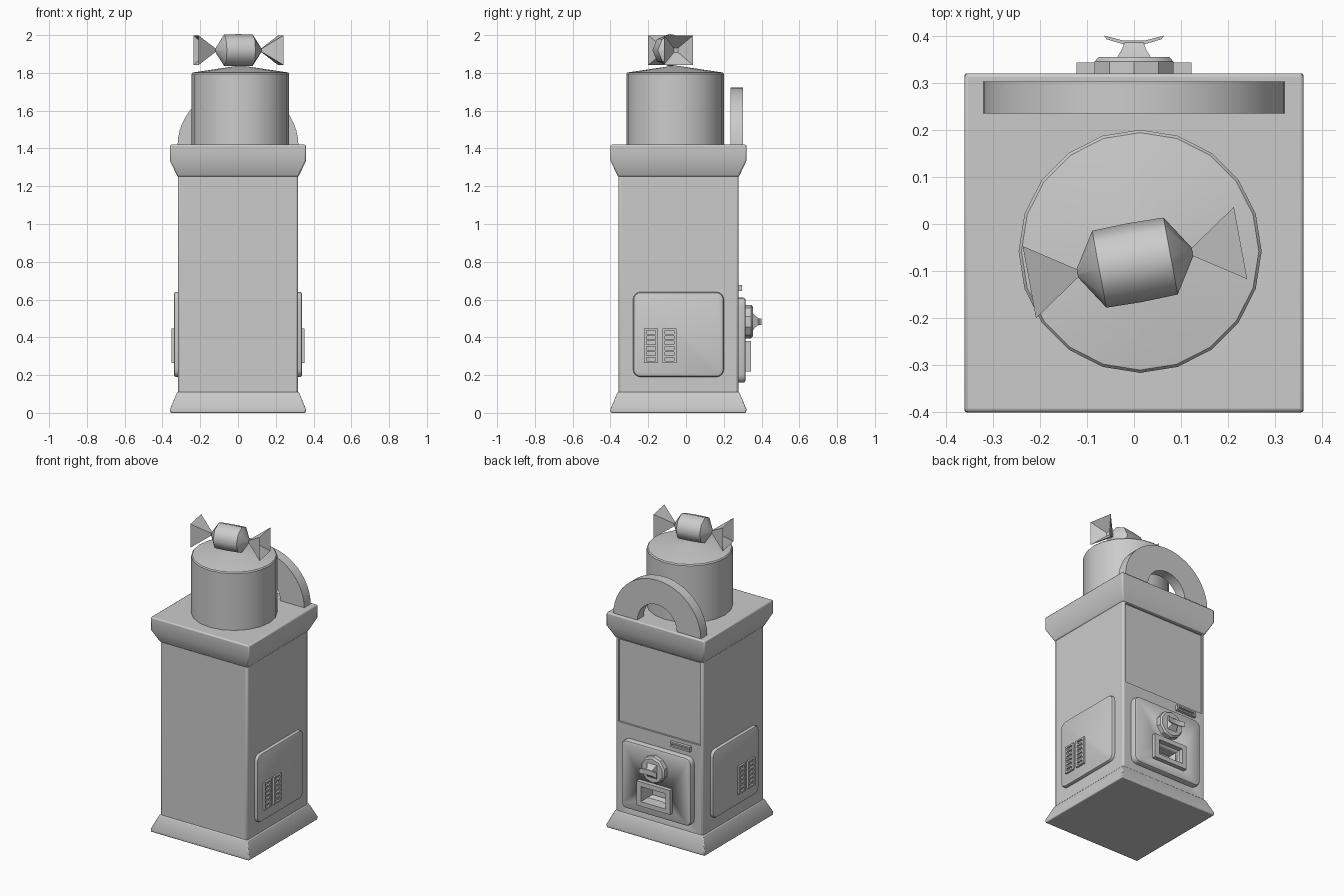
import bpy, bmesh, math
from math import cos, sin, pi, radians
from mathutils import Matrix

if "Cube" in bpy.data.objects:
    bpy.data.objects.remove(bpy.data.objects["Cube"])

CY = -0.04  # cabinet centre in y


def finish(name, bm, bevel=0.0, mirror=False, smooth=32):
    bmesh.ops.recalc_face_normals(bm, faces=bm.faces)
    me = bpy.data.meshes.new(name)
    bm.to_mesh(me)
    bm.free()
    ob = bpy.data.objects.new(name, me)
    bpy.context.collection.objects.link(ob)
    if smooth:
        bpy.ops.object.select_all(action='DESELECT')
        bpy.context.view_layer.objects.active = ob
        ob.select_set(True)
        bpy.ops.object.shade_smooth_by_angle(angle=radians(smooth))
    if bevel:
        m = ob.modifiers.new("bevel", 'BEVEL')
        m.width, m.segments = bevel, 2
        m.limit_method, m.angle_limit = 'ANGLE', radians(30)
    if mirror:
        ob.modifiers.new("mirror", 'MIRROR')
    return ob


def add_loft(bm, rings, caps=(True, True)):
    vs = [[bm.verts.new(p) for p in r] for r in rings]
    n = len(vs[0])
    for a, b in zip(vs, vs[1:]):
        for i in range(n):
            j = (i + 1) % n
            bm.faces.new((a[i], a[j], b[j], b[i]))
    if caps[0]:
        bm.faces.new(vs[0])
    if caps[1]:
        bm.faces.new(vs[-1])


def loft(name, rings, **kw):
    bm = bmesh.new()
    add_loft(bm, rings)
    return finish(name, bm, **kw)


def add_box(bm, lo, hi):
    c = [(a + b) / 2 for a, b in zip(lo, hi)]
    s = [b - a for a, b in zip(lo, hi)]
    bmesh.ops.create_cube(bm, size=1, matrix=Matrix.Translation(c) @ Matrix.Diagonal((*s, 1)))


def boxes(name, spans, **kw):
    bm = bmesh.new()
    for lo, hi in spans:
        add_box(bm, lo, hi)
    return finish(name, bm, **kw)


def square(h, z):
    return [(sx * h, CY + sy * h, z) for sx, sy in ((-1, -1), (1, -1), (1, 1), (-1, 1))]


def circle(r, n, at):
    return [at(r * sin(2 * pi * i / n), r * cos(2 * pi * i / n)) for i in range(n)]


def round_rect(u0, u1, v0, v1, r, steps=4):
    pts = []
    for cu, cv, a0 in ((u1 - r, v1 - r, 0), (u0 + r, v1 - r, 90), (u0 + r, v0 + r, 180), (u1 - r, v0 + r, 270)):
        for k in range(steps + 1):
            a = radians(a0 + 90 * k / steps)
            pts.append((cu + r * cos(a), cv + r * sin(a)))
    return pts


def plate(name, u0, u1, v0, v1, d0, d1, to3d, **kw):
    # rounded panel with a softened outer rim
    rings = []
    for inset, d in ((0, d0), (0, d1 - 0.012), (0.004, d1 - 0.004), (0.014, d1)):
        rr = round_rect(u0 + inset, u1 - inset, v0 + inset, v1 - inset, 0.04 - inset)
        rings.append([to3d(u, v, d) for u, v in rr])
    return loft(name, rings, **kw)


def cut(ob, cutter):
    m = ob.modifiers.new("cut", 'BOOLEAN')
    m.object, m.operation, m.solver = cutter, 'DIFFERENCE', 'EXACT'
    cutter.hide_render = True
    cutter.hide_viewport = True


# cabinet: body, flared plinth, flared cornice
body = loft("cabinet_body", [square(0.318, 0.08), square(0.318, 1.28)], bevel=0.012)
loft("plinth", [square(0.358, 0), square(0.36, 0.02), square(0.322, 0.11)], bevel=0.005)
loft("cornice", [square(0.32, 1.25), square(0.36, 1.335), square(0.36, 1.42)], bevel=0.008)

# rear dispensing panel, window recess and chute opening
rear = plate("dispenser_panel", -0.255, 0.255, 0.16, 0.61, 0.27, 0.316, lambda u, v, d: (u, d, v))
window = boxes("window_cutter", [((-0.3, 0.266, 0.7), (0.3, 0.4, 1.245))])
chute = boxes("chute_cutter", [((-0.09, 0.22, 0.25), (0.09, 0.5, 0.35))])
cut(body, window)
cut(body, chute)
cut(rear, chute)
boxes("chute_frame", [((-0.122, 0.31, 0.22), (-0.09, 0.343, 0.38)),
                      ((0.09, 0.31, 0.22), (0.122, 0.343, 0.38)),
                      ((-0.09, 0.31, 0.22), (0.09, 0.343, 0.25)),
                      ((-0.09, 0.31, 0.35), (0.09, 0.343, 0.38))])

# coin slot
boxes("coin_slot", [((-0.235, 0.27, 0.645), (-0.09, 0.284, 0.678)),
                    ((-0.235, 0.28, 0.645), (-0.09, 0.297, 0.655)),
                    ((-0.235, 0.28, 0.668), (-0.09, 0.297, 0.678)),
                    ((-0.235, 0.28, 0.655), (-0.222, 0.297, 0.668)),
                    ((-0.103, 0.28, 0.655), (-0.09, 0.297, 0.668))])

# turning knob: dial, neck and curved grip
KZ = 0.483
loft("knob_dial", [circle(r, 10, lambda a, b, y=y: (a, y, KZ + b))
                   for r, y in ((0.088, 0.31), (0.088, 0.345), (0.078, 0.355))])
loft("knob_neck", [[(sx * w, y, KZ + sz * h) for sx, sz in ((-1, -1), (1, -1), (1, 1), (-1, 1))]
                   for w, h, y in ((0.038, 0.05, 0.35), (0.026, 0.028, 0.37), (0.018, 0.014, 0.39))])
grip = [(-0.064, 0.4), (-0.025, 0.39), (0.025, 0.39), (0.064, 0.4), (0.058, 0.392), (0.02, 0.381), (-0.02, 0.381), (-0.058, 0.392)]
loft("knob_grip", [[(x, y, z) for x, y in grip] for z in (KZ - 0.017, KZ + 0.017)])

# side service panels with slatted vents
plate("side_panel", -0.28, 0.2, 0.19, 0.64, 0.31, 0.34, lambda u, v, d: (d, u, v), mirror=True)
bars = []
for y0 in (-0.222, -0.124):
    y1 = y0 + 0.074
    for a, b in ((y0, y0 + 0.014), (y1 - 0.014, y1)):
        bars.append(((0.335, a, 0.265), (0.352, b, 0.447)))
    for i in range(7):
        z = 0.265 + i * 0.172 / 6
        bars.append(((0.335, y0 + 0.014, z), (0.352, y1 - 0.014, z + 0.01)))
boxes("side_vents", bars, mirror=True)

# sign arch standing on the rear of the cornice
arch = bmesh.new()
N = 24
rows = []
for i in range(N + 1):
    a = pi * i / N
    rows.append([(rx * cos(a), y, 1.415 + rz * sin(a))
                 for rx, rz, y in ((0.32, 0.307, 0.235), (0.32, 0.307, 0.302), (0.145, 0.145, 0.302), (0.145, 0.145, 0.235))])
add_loft(arch, rows)
finish("sign_arch", arch)

# drum with shallow conical lid
loft("drum", [circle(r, 20, lambda a, b, z=z: (0.013 + a, -0.058 + b, z))
              for r, z in ((0.258, 1.41), (0.258, 1.795), (0.252, 1.802), (0.01, 1.838))])

# wrapped sweet on the lid: faceted centre and two pinched wrapper ends
sweet = loft("sweet_centre", [circle(r, 8, lambda a, b, x=x: (x, a, b))
                              for r, x in ((0.008, -0.125), (0.083, -0.077), (0.085, 0), (0.083, 0.077), (0.008, 0.125))], smooth=50)
ends = bmesh.new()
for s in (-1, 1):
    corners = ((-1, -1), (1, -1), (1, 1), (-1, 1))
    add_loft(ends, [[(s * x, h * a, h * b) for a, b in corners]
                    for x, h in ((0.12, 0.006), (0.228, 0.078), (0.16, 0.012))])
wrap = finish("sweet_wrapper_ends", ends)
for ob in (sweet, wrap):
    ob.location = (0.002, -0.082, 1.92)
    ob.rotation_euler = (0, 0, radians(10.5))
